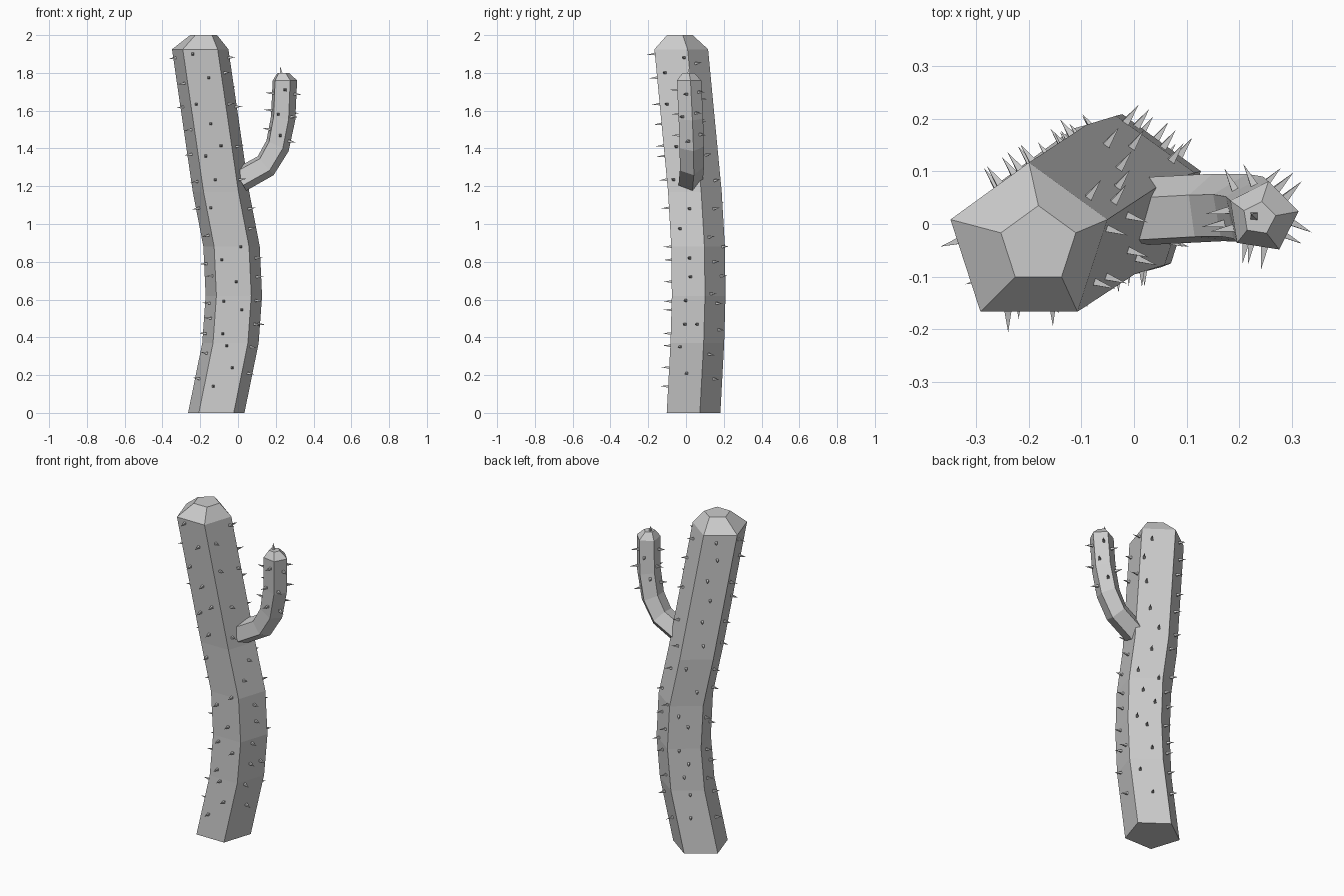
import bpy, bmesh, math, random
from mathutils import Vector

if "Cube" in bpy.data.objects:
    bpy.data.objects.remove(bpy.data.objects["Cube"])

random.seed(4)
YAX = Vector((0, 1, 0))


def make_object(name, bm):
    bmesh.ops.recalc_face_normals(bm, faces=bm.faces)
    me = bpy.data.meshes.new(name)
    bm.to_mesh(me)
    bm.free()
    ob = bpy.data.objects.new(name, me)
    bpy.context.collection.objects.link(ob)
    return ob


def sweep(name, rings):
    """Five-sided tube; each ring is (x, y, z, radius, tilt, twist) in degrees."""
    bm = bmesh.new()
    loops = []
    for x, y, z, r, tilt, twist in rings:
        t = math.radians(tilt)
        side = Vector((math.cos(t), 0, -math.sin(t)))
        loop = []
        for k in range(5):
            a = math.radians(90 + twist + 72 * k)
            loop.append(bm.verts.new(Vector((x, y, z)) + r * (math.cos(a) * side + math.sin(a) * YAX)))
        loops.append(loop)
    for a, b in zip(loops, loops[1:]):
        for k in range(5):
            j = (k + 1) % 5
            bm.faces.new((a[k], a[j], b[j], b[k]))
    bm.faces.new(loops[0])
    bm.faces.new(loops[-1])
    return make_object(name, bm)


def add_spike(bm, base, direction, length=0.045, radius=0.011):
    d = direction.normalized()
    u = d.orthogonal().normalized()
    v = d.cross(u)
    base = base - d * 0.006
    tip = bm.verts.new(base + d * (length + 0.006))
    ring = [bm.verts.new(base + radius * (math.cos(a) * u + math.sin(a) * v))
            for a in (k * math.pi / 2 for k in range(4))]
    for k in range(4):
        bm.faces.new((ring[k], ring[(k + 1) % 4], tip))
    bm.faces.new(ring)


def centre_at(rings, z):
    for a, b in zip(rings, rings[1:]):
        if a[2] <= z <= b[2]:
            f = (z - a[2]) / (b[2] - a[2])
            return Vector(a[:3]).lerp(Vector(b[:3]), f), (Vector(b[:3]) - Vector(a[:3])).normalized()


# Trunk
R = 0.157
trunk = [(-0.115, 0.025, 0, R, 0, 0), (-0.04, 0.045, 0.37, R, 0, 0),
         (-0.022, 0.052, 0.62, R, 0, 0), (-0.034, 0.049, 0.88, R, 0, 0),
         (-0.09, 0.032, 1.17, R, 0, 0), (-0.2, -0.04, 1.925, R, 0, 0),
         (-0.182, -0.04, 2.0, 0.075, 0, 0)]
sweep("trunk", trunk)

# Side arm
r = 0.069
arm = [(0.01, 0.02, 1.235, r, 60, -6), (0.145, 0.027, 1.31, r, 50, -6),
       (0.207, 0.027, 1.415, r, 26, -7), (0.236, 0.022, 1.56, r, 10, -8),
       (0.245, 0.013, 1.76, r, 0, -9), (0.238, 0.011, 1.8, 0.032, 0, -9)]
sweep("arm", arm)

# Trunk spikes: (x or y, z) on the faces seen straight on
front = [(-.24, 1.9), (-.155, 1.775), (-.22, 1.635), (-.145, 1.53), (-.17, 1.36), (-.09, 1.415),
         (-.12, 1.235), (-.145, 1.085), (.015, .88), (-.085, .81), (-.01, .695), (-.075, .59),
         (.02, .545), (-.08, .42), (-.06, .355), (-.03, .24), (-.13, .14)]
right = [(-.11, 1.8), (-.1, 1.635), (-.05, 1.41), (-.065, 1.235), (.035, 1.88), (.02, 1.62),
         (.02, 1.08), (-.03, .975), (.02, .82), (.025, .72), (0, .595), (-.005, .47),
         (.06, .47), (-.03, .35), (.005, .21)]
back_right = [(.05, 1.85), (.04, 1.72), (.07, 1.55), (.105, 1.365), (.15, 1.23), (.145, 1.08),
              (.12, .93), (.195, .88), (.145, .8), (.185, .725), (.13, .63), (.16, .58),
              (.17, .44), (.12, .31), (.145, .18)]
left_z = [1.88, 1.745, 1.62, 1.5, 1.37, 1.225, 1.085, .94, .79, .725, .58, .5, .42, .315, .18]

bm = bmesh.new()
apothem = R * math.cos(math.pi / 5)


def trunk_spike(angle, z, t):
    a = math.radians(angle)
    n, tan = Vector((math.cos(a), math.sin(a), 0)), Vector((-math.sin(a), math.cos(a), 0))
    c, along = centre_at(trunk, z)
    t = max(-0.07, min(0.07, t))
    add_spike(bm, c + n * apothem + tan * t, n - along * n.dot(along), 0.042)


for angle, axis, spots in ((270, 0, front), (342, 1, right), (54, 1, back_right)):
    a = math.radians(angle)
    n, tan = (math.cos(a), math.sin(a)), (-math.sin(a), math.cos(a))
    for value, z in spots:
        c, _ = centre_at(trunk, z)
        trunk_spike(angle, z, (value - c[axis] - apothem * n[axis]) / tan[axis])
for angle in (126, 198):
    for i, z in enumerate(left_z):
        side = 1 if i % 2 else -1
        trunk_spike(angle, z + (0.03 if angle == 126 and z < 1.85 else 0),
                    side * random.uniform(0.005, 0.05))
make_object("trunk_spikes", bm)

# Arm spikes
bm = bmesh.new()
ap = r * math.cos(math.pi / 5)
for angle, heights in ((333, (1.45, 1.57, 1.69)), (45, (1.48, 1.59, 1.70)),
                       (189, (1.49, 1.60, 1.69)), (261, (1.47, 1.58, 1.71)),
                       (117, (1.53, 1.66))):
    a = math.radians(angle)
    for i, z in enumerate(heights):
        c, along = centre_at(arm, z)
        side = YAX.cross(along).normalized()
        n = math.cos(a) * side + math.sin(a) * YAX
        tan = -math.sin(a) * side + math.cos(a) * YAX
        add_spike(bm, c + n * ap + tan * 0.015 * (-1) ** i, n)
add_spike(bm, Vector((0.228, 0.015, 1.8)), Vector((-0.15, 0.1, 1)), 0.035)
make_object("arm_spikes", bm)
